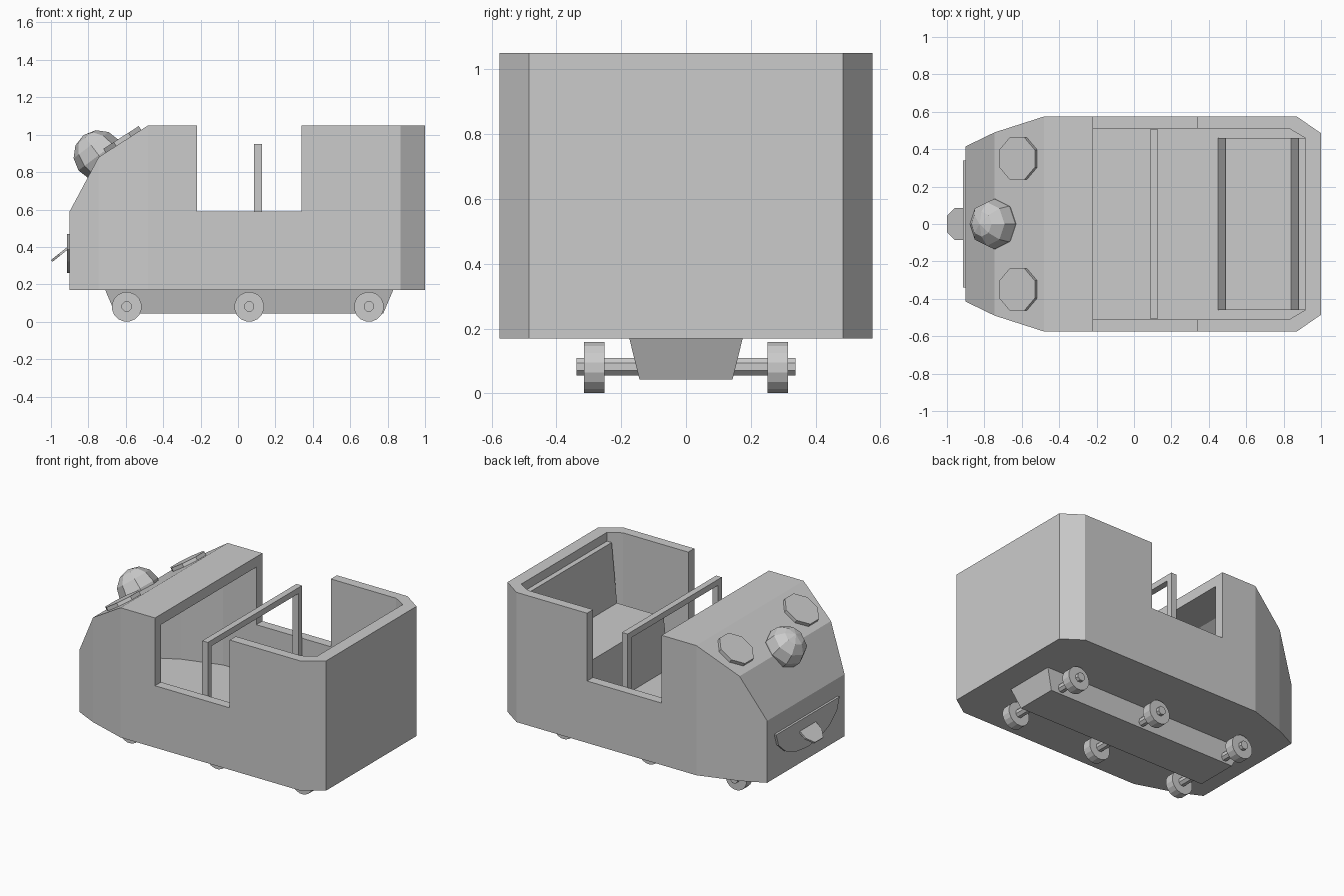
import bpy, bmesh, math
from mathutils import Vector, Matrix

default = bpy.data.objects.get("Cube")
if default:
    bpy.data.objects.remove(default)

grey = bpy.data.materials.new("plain_grey")
grey.use_nodes = True
GREY = (0.6, 0.6, 0.6, 1)
grey.diffuse_color = GREY
grey.node_tree.nodes["Principled BSDF"].inputs["Base Color"].default_value = GREY


def finish(name, bm):
    bmesh.ops.recalc_face_normals(bm, faces=bm.faces)
    mesh = bpy.data.meshes.new(name)
    bm.to_mesh(mesh)
    bm.free()
    mesh.materials.append(grey)
    obj = bpy.data.objects.new(name, mesh)
    bpy.context.collection.objects.link(obj)
    return obj


def prism(points, vector):
    """Extrude a flat outline along a vector."""
    bm = bmesh.new()
    face = bm.faces.new([bm.verts.new(p) for p in points])
    grown = bmesh.ops.extrude_face_region(bm, geom=[face])["geom"]
    verts = [g for g in grown if isinstance(g, bmesh.types.BMVert)]
    bmesh.ops.translate(bm, vec=vector, verts=verts)
    return bm


def slice_off(bm, point, normal):
    """Remove everything on the normal side of a plane and cap the cut."""
    geom = bm.verts[:] + bm.edges[:] + bm.faces[:]
    bmesh.ops.bisect_plane(bm, geom=geom, plane_co=point, plane_no=normal, clear_outer=True)
    bmesh.ops.holes_fill(bm, edges=[e for e in bm.edges if e.is_boundary])


def plan_solid(half, low, high):
    outline = half + [(x, -y) for x, y in reversed(half)]
    return prism([(x, y, low) for x, y in outline], (0, 0, high - low))


def box(name, low, high):
    (x0, y0, z0), (x1, y1, z1) = low, high
    return finish(name, prism([(x0, y0, z0), (x1, y0, z0), (x1, y1, z0), (x0, y1, z0)], (0, 0, z1 - z0)))


def cylinder(name, center, axis, radius, depth, sides):
    bm = bmesh.new()
    turn = Vector(axis).to_track_quat('Z', 'Y').to_matrix().to_4x4()
    spin = Matrix.Rotation(math.pi / sides, 4, 'Z')
    bmesh.ops.create_cone(bm, cap_ends=True, segments=sides, radius1=radius, radius2=radius,
                          depth=depth, matrix=Matrix.Translation(center) @ turn @ spin)
    return finish(name, bm)


# Hood planes shared by the shell and the cavity
upper_slope = Vector((-0.17, 0, 0.265)).normalized()
lower_slope = Vector((-0.29, 0, 0.155)).normalized()
brow = Vector((-0.745, 0, 0.88))
WALL = 0.065


def cut_hood(bm, inset):
    for normal in (upper_slope, lower_slope):
        slice_off(bm, brow - normal * inset, normal)


# Body shell
shell = plan_solid([(-0.9, 0.415), (-0.745, 0.49), (-0.48, 0.575), (0.87, 0.575), (1, 0.485)], 0.17, 1.05)
cut_hood(shell, 0)
body = finish("body", shell)

# Cavities and side doorways
inner = [(-0.84, 0.37), (-0.73, 0.43), (-0.47, 0.51), (0.83, 0.51), (0.915, 0.46)]
hood_space = plan_solid(inner, 0.25, 0.98)
cut_hood(hood_space, WALL)
cabin_space = plan_solid(inner, 0.25, 1.2)
slice_off(cabin_space, (-0.22, 0, 0), (-1, 0, 0))
cutters = [finish("hood_cutter", hood_space), finish("cabin_cutter", cabin_space),
           box("doorway_cutter", (-0.22, -0.8, 0.59), (0.34, 0.8, 1.2))]
bpy.context.view_layer.objects.active = body
for cutter in cutters:
    cutter.hide_render = True
    mod = body.modifiers.new("cut", 'BOOLEAN')
    mod.operation, mod.solver, mod.object = 'DIFFERENCE', 'EXACT', cutter
    bpy.ops.object.modifier_apply(modifier=mod.name)
    bpy.data.objects.remove(cutter)

# Seat with leaning backrest
seat_profile = [(0.45, 0.25), (0.49, 0.59), (0.84, 0.59), (0.88, 0.99), (0.915, 0.99), (0.915, 0.25)]
finish("seat", prism([(x, -0.46, z) for x, z in seat_profile], (0, 0.92, 0)))

# Grab rail
box("rail_bar", (0.085, -0.505, 0.91), (0.127, 0.505, 0.95))
for side, label in ((1, "back"), (-1, "front")):
    y0, y1 = sorted((side * 0.465, side * 0.505))
    box(f"rail_post_{label}", (0.085, y0, 0.25), (0.127, y1, 0.91))

# Tapered keel beneath the body
keel = prism([(-0.71, -0.175, 0.17), (0.83, -0.175, 0.17), (0.83, 0.175, 0.17), (-0.71, 0.175, 0.17)], (0, 0, -0.127))
for v in keel.verts:
    if v.co.z < 0.1:
        v.co.x = 0.06 + (v.co.x - 0.06) * 0.93
        v.co.y *= 0.82
finish("keel", keel)

# Axles and wheels
for i, x in enumerate((-0.595, 0.06, 0.70)):
    cylinder(f"axle_{i}", (x, 0, 0.082), (0, 1, 0), 0.029, 0.675, 8)
    for side in (-1, 1):
        cylinder(f"wheel_{i}_{'back' if side > 0 else 'front'}", (x, side * 0.283, 0.08), (0, 1, 0), 0.08, 0.062, 16)

# Face: eyes, nose, mouth and tongue
for side in (-1, 1):
    eye = Vector((-0.6125, side * 0.35, 0.965)) + upper_slope * 0.012
    cylinder(f"eye_{'back' if side > 0 else 'front'}", eye, upper_slope, 0.122, 0.024, 8)

nose = bmesh.new()
tilt = Vector((-0.6, 0, 0.8)).to_track_quat('Z', 'Y').to_matrix().to_4x4()
bmesh.ops.create_uvsphere(nose, u_segments=8, v_segments=6, radius=0.135,
                          matrix=Matrix.Translation((-0.745, 0, 0.89)) @ tilt)
finish("nose", nose)

arc = [math.pi * i / 8 for i in range(9)]
finish("mouth", prism([(-0.895, 0.34 * math.cos(a), 0.47 - 0.21 * math.sin(a)) for a in arc], (-0.02, 0, 0)))

tongue = [(-0.9, 0.085, 0.41), (-0.96, 0.085, 0.362), (-1, 0.045, 0.33),
          (-1, -0.045, 0.33), (-0.96, -0.085, 0.362), (-0.9, -0.085, 0.41)]
finish("tongue", prism(tongue, (0.008, 0, -0.01)))
